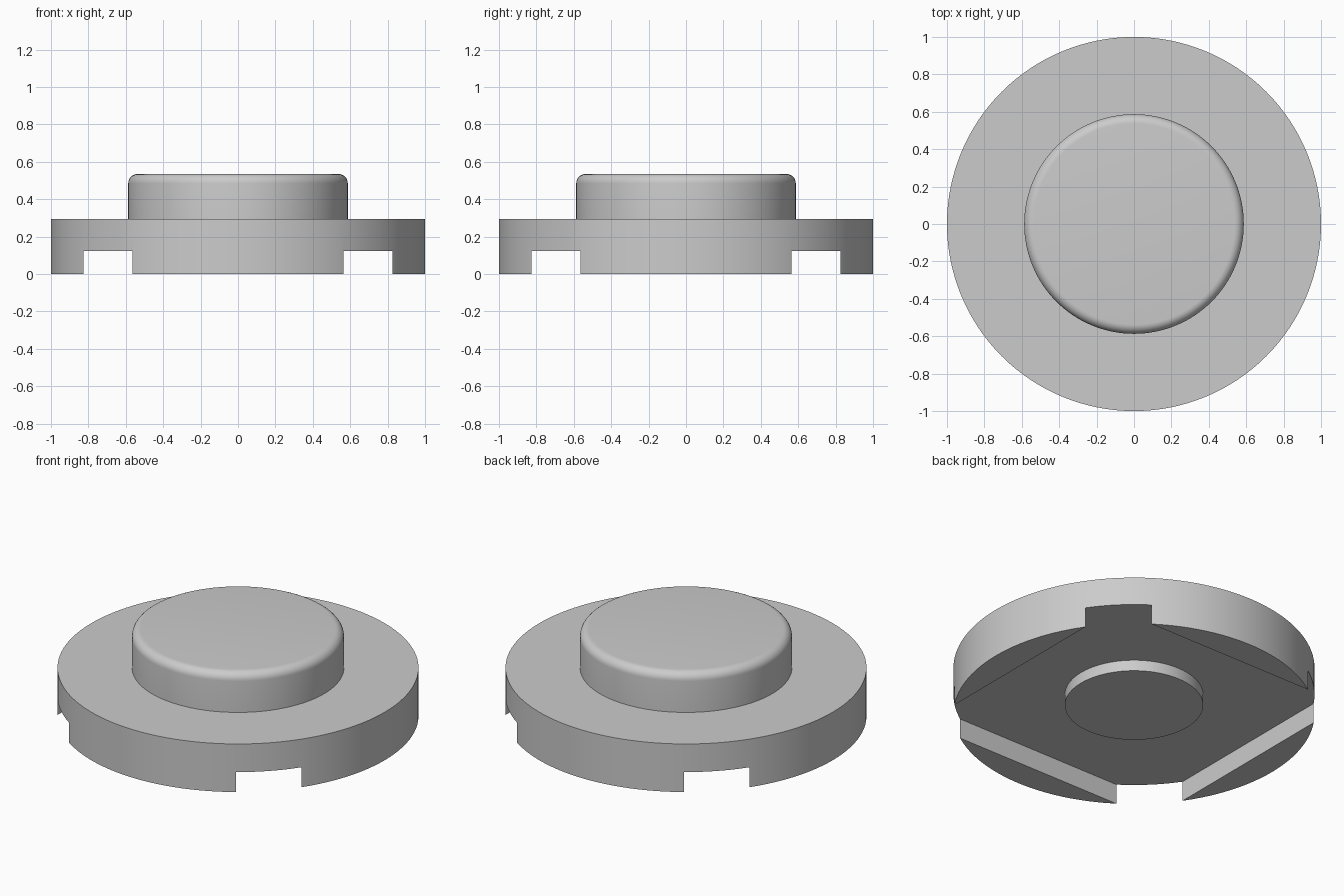
import bpy, math

if "Cube" in bpy.data.objects:
    bpy.data.objects.remove(bpy.data.objects["Cube"])

SEG = 128
grey = bpy.data.materials.new("light_grey")
grey.diffuse_color = (0.60, 0.60, 0.60, 1)
grey.use_nodes = True
grey.node_tree.nodes["Principled BSDF"].inputs["Base Color"].default_value = grey.diffuse_color


def smooth(ob):
    bpy.ops.object.select_all(action='DESELECT')
    ob.select_set(True)
    bpy.context.view_layer.objects.active = ob
    bpy.ops.object.shade_smooth_by_angle(angle=math.radians(30))


def disc(name, radius, z0, z1):
    bpy.ops.mesh.primitive_cylinder_add(vertices=SEG, radius=radius, depth=z1 - z0,
                                        location=(0, 0, (z0 + z1) / 2))
    ob = bpy.context.object
    ob.name = name
    ob.data.materials.append(grey)
    return ob


def apply(ob, mod):
    bpy.context.view_layer.objects.active = ob
    bpy.ops.object.modifier_apply(modifier=mod.name)


# Flange: a disc with a square pocket underneath, leaving four segment feet
flange = disc("flange", 1.0, 0, 0.294)
bpy.ops.mesh.primitive_cube_add(size=1, location=(0, 0, 0.011))
cutter = bpy.context.object
cutter.name = "pocket_cutter"
cutter.scale = (1.65, 1.65, 0.222)
cutter.hide_render = True
cut = flange.modifiers.new("pocket", 'BOOLEAN')
cut.operation = 'DIFFERENCE'
cut.solver = 'EXACT'
cut.object = cutter
apply(flange, cut)
bpy.data.objects.remove(cutter)
smooth(flange)

# Raised cap with a rounded top rim
cap = disc("cap", 0.587, 0.28, 0.535)
round_rim = cap.modifiers.new("rim", 'BEVEL')
round_rim.width = 0.05
round_rim.segments = 8
round_rim.limit_method = 'WEIGHT'
weights = cap.data.attributes.new("bevel_weight_edge", 'FLOAT', 'EDGE')
for e in cap.data.edges:
    if all(cap.data.vertices[v].co.z > 0 for v in e.vertices):
        weights.data[e.index].value = 1.0
apply(cap, round_rim)
smooth(cap)

# Round boss in the middle of the pocket
boss = disc("bottom_boss", 0.383, 0.055, 0.13)
smooth(boss)
